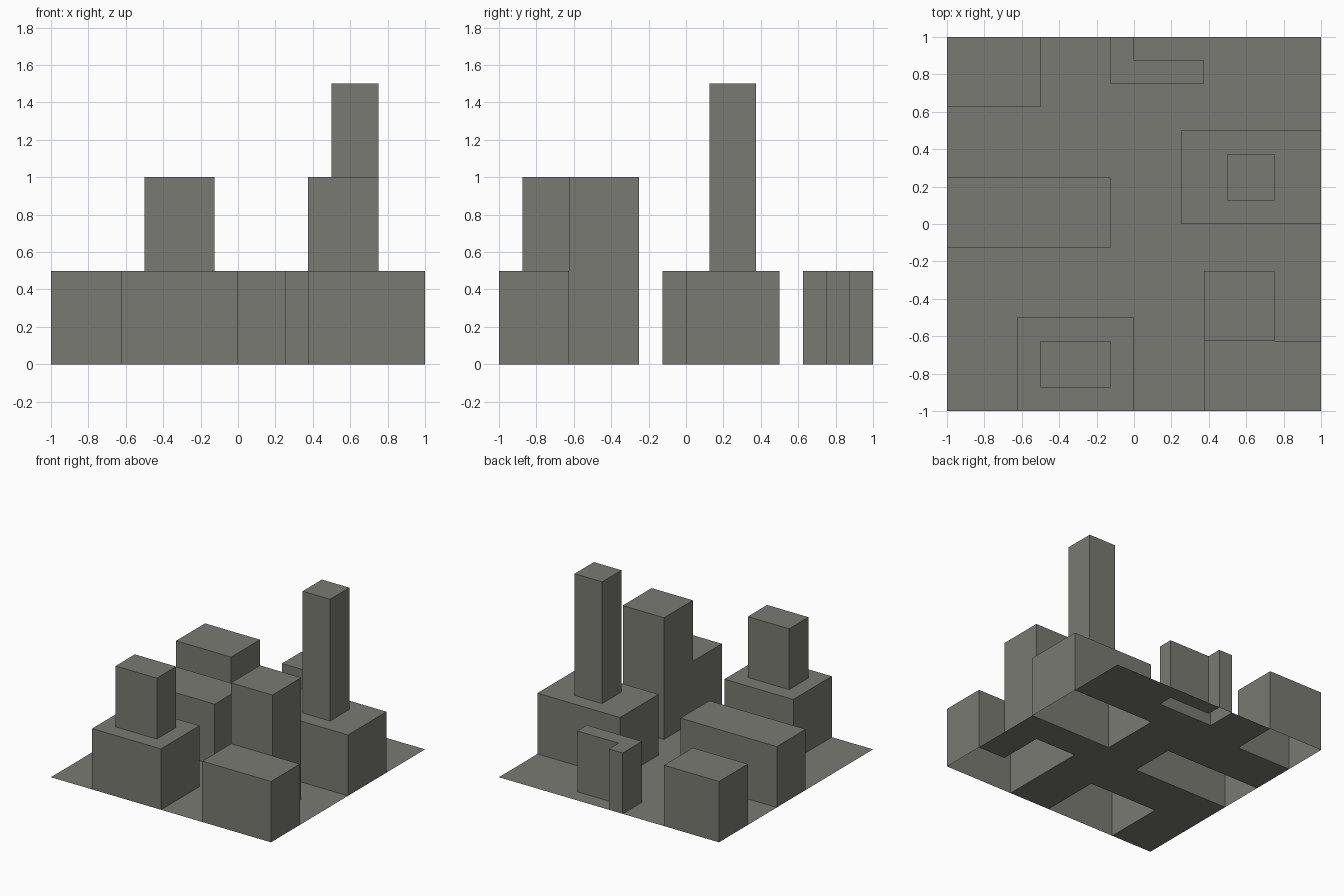
import bpy, bmesh, math

if "Cube" in bpy.data.objects:
    bpy.data.objects.remove(bpy.data.objects["Cube"])

N, CELL, STEP = 16, 0.125, 0.5      # plan grid (2 x 2 units) and storey height

# One flat colour for the whole model
concrete = bpy.data.materials.new("warm_grey_concrete")
concrete.diffuse_color = (0.195, 0.195, 0.168, 1.0)
concrete.use_nodes = True
concrete.node_tree.nodes["Principled BSDF"].inputs["Base Color"].default_value = concrete.diffuse_color

# Each building: boxes as (x0, x1, y0, y1, top height); the highest box wins
buildings = {
    "corner_block": [(-1, -0.5, 0.625, 1, 0.5)],
    "l_shaped_block": [(-0.125, 0, 0.75, 1, 0.5), (0, 0.375, 0.75, 0.875, 0.5)],
    "tall_tower_block": [(0.25, 1, 0, 0.5, 0.5), (0.5, 0.75, 0.125, 0.375, 1.5)],
    "long_block": [(-1, -0.125, -0.125, 0.25, 0.5)],
    "stepped_tower_block": [(-0.625, 0, -1, -0.5, 0.5),
                            (-0.5, -0.125, -0.875, -0.625, 1.0)],
    "slab_tower_block": [(0.375, 1, -1, -0.625, 0.5),
                         (0.375, 0.75, -0.625, -0.25, 1.0)],
}


def cells(boxes):
    """Map of plan cell -> height."""
    heights = {}
    for x0, x1, y0, y1, h in boxes:
        for i in range(round((x0 + 1) / CELL), round((x1 + 1) / CELL)):
            for j in range(round((y0 + 1) / CELL), round((y1 + 1) / CELL)):
                heights[i, j] = max(h, heights.get((i, j), 0))
    return heights


def build_shell(name, heights):
    """Open-bottomed shell: flat tops plus walls wherever the height drops."""
    bm = bmesh.new()

    def quad(points):
        bm.faces.new([bm.verts.new(p) for p in points])

    for (i, j), h in heights.items():
        x, y = -1 + i * CELL, -1 + j * CELL
        corners = [(x, y), (x + CELL, y), (x + CELL, y + CELL), (x, y + CELL)]
        quad([(px, py, h) for px, py in corners])
        for k, (di, dj) in enumerate([(0, -1), (1, 0), (0, 1), (-1, 0)]):
            a, b = corners[k], corners[(k + 1) % 4]
            z = heights.get((i + di, j + dj), 0)
            while z < h - 1e-6:
                quad([(*a, z), (*b, z), (*b, z + STEP), (*a, z + STEP)])
                z += STEP
    # Weld the cells and merge coplanar ones into large clean faces
    bmesh.ops.remove_doubles(bm, verts=bm.verts[:], dist=1e-4)
    bmesh.ops.dissolve_limit(bm, angle_limit=math.radians(1),
                             verts=bm.verts[:], edges=bm.edges[:])
    mesh = bpy.data.meshes.new(name)
    bm.to_mesh(mesh)
    bm.free()
    mesh.materials.append(concrete)
    bpy.context.collection.objects.link(bpy.data.objects.new(name, mesh))


# Buildings
covered = set()
for name, boxes in buildings.items():
    plan = cells(boxes)
    covered |= set(plan)
    build_shell(name, plan)

# Street sheet, open underneath each building
build_shell("street_plane", {(i, j): 0.0 for i in range(N) for j in range(N)
                             if (i, j) not in covered})
